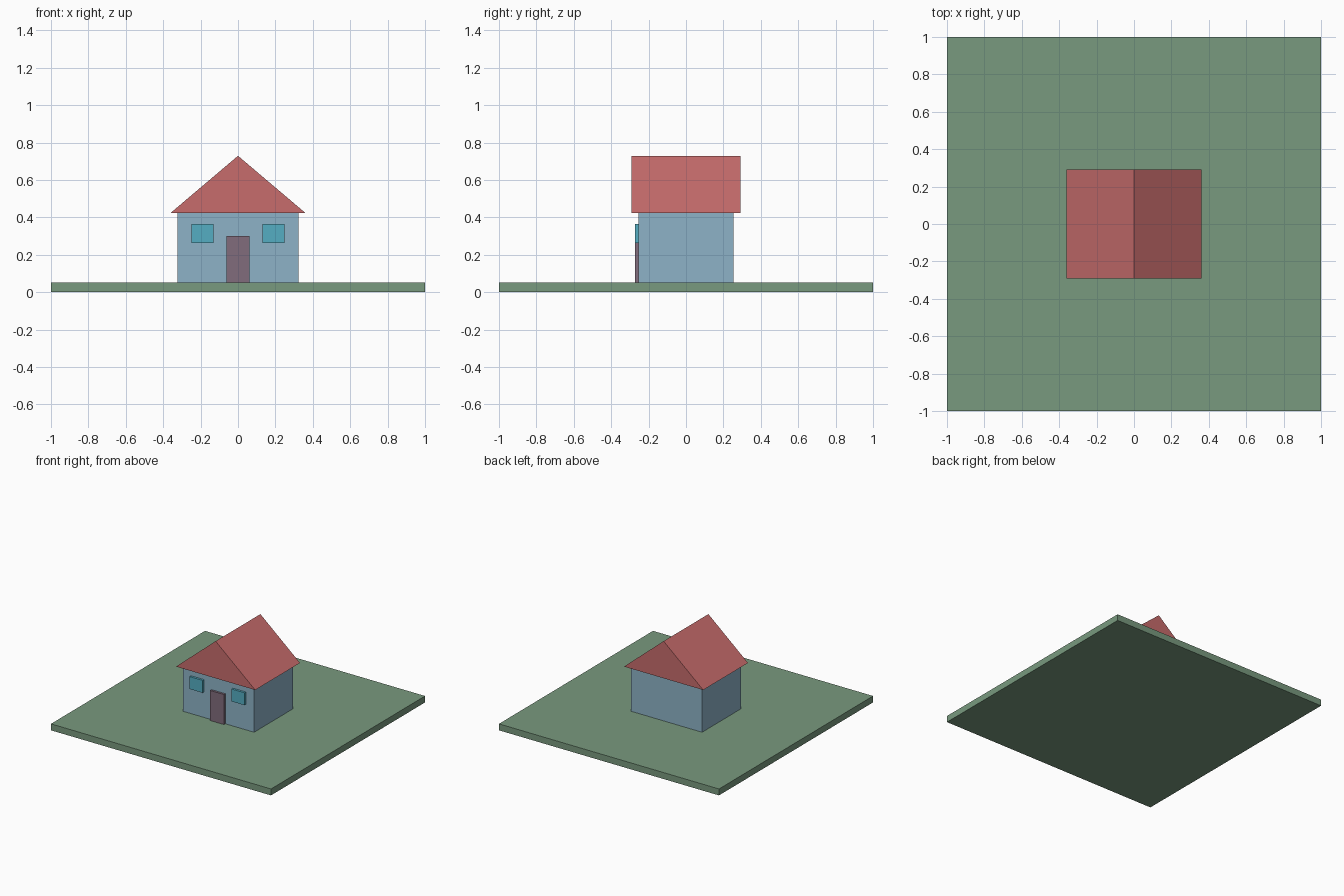
import bpy

cube = bpy.data.objects.get("Cube")
if cube:
    bpy.data.objects.remove(cube, do_unlink=True)


def material(name, rgb):
    mat = bpy.data.materials.new(name)
    mat.use_nodes = True
    colour = (*rgb, 1)
    mat.diffuse_color = colour
    mat.node_tree.nodes["Principled BSDF"].inputs["Base Color"].default_value = colour
    return mat


def extrude_profile(name, profile, y0, y1, mat):
    """Solid made by sweeping an x-z outline from y0 (front) to y1 (back)."""
    n = len(profile)
    verts = [(x, y, z) for y in (y0, y1) for x, z in profile]
    faces = [tuple(range(n)), tuple(reversed(range(n, n + n)))]
    for i in range(n):
        j = (i + 1) % n
        faces.append((j, i, i + n, j + n))
    mesh = bpy.data.meshes.new(name)
    mesh.from_pydata(verts, [], faces)
    mesh.materials.append(mat)
    obj = bpy.data.objects.new(name, mesh)
    bpy.context.collection.objects.link(obj)
    return obj


def box(name, x0, x1, y0, y1, z0, z1, mat):
    outline = [(x0, z0), (x1, z0), (x1, z1), (x0, z1)]
    return extrude_profile(name, outline, y0, y1, mat)


grass = material("grass_green", (0.19, 0.32, 0.21))
wall_blue = material("wall_blue", (0.27, 0.45, 0.57))
roof_red = material("roof_red", (0.57, 0.15, 0.15))
door_plum = material("door_plum", (0.22, 0.15, 0.20))
glass = material("window_teal", (0.09, 0.42, 0.54))

GROUND, EAVES, RIDGE = 0.053, 0.424, 0.729
WALL_X, WALL_Y = 0.324, 0.254
ROOF_X, ROOF_Y = 0.36, 0.291
FRONT = -0.272

# Ground slab and house body
box("ground", -1, 1, -1, 1, 0, GROUND, grass)
box("walls", -WALL_X, WALL_X, -WALL_Y, WALL_Y, GROUND, EAVES, wall_blue)

# Gabled roof with overhang
gable = [(-ROOF_X, EAVES), (ROOF_X, EAVES), (0, RIDGE)]
extrude_profile("roof", gable, -ROOF_Y, ROOF_Y, roof_red)

# Raised door and a pair of windows
box("door", -0.062, 0.062, FRONT, -WALL_Y, GROUND, 0.30, door_plum)
for side, centre in (("left", 0.19), ("right", -0.19)):
    box(side + "_window", centre - 0.059, centre + 0.059,
        FRONT, -WALL_Y, 0.262, 0.364, glass)
